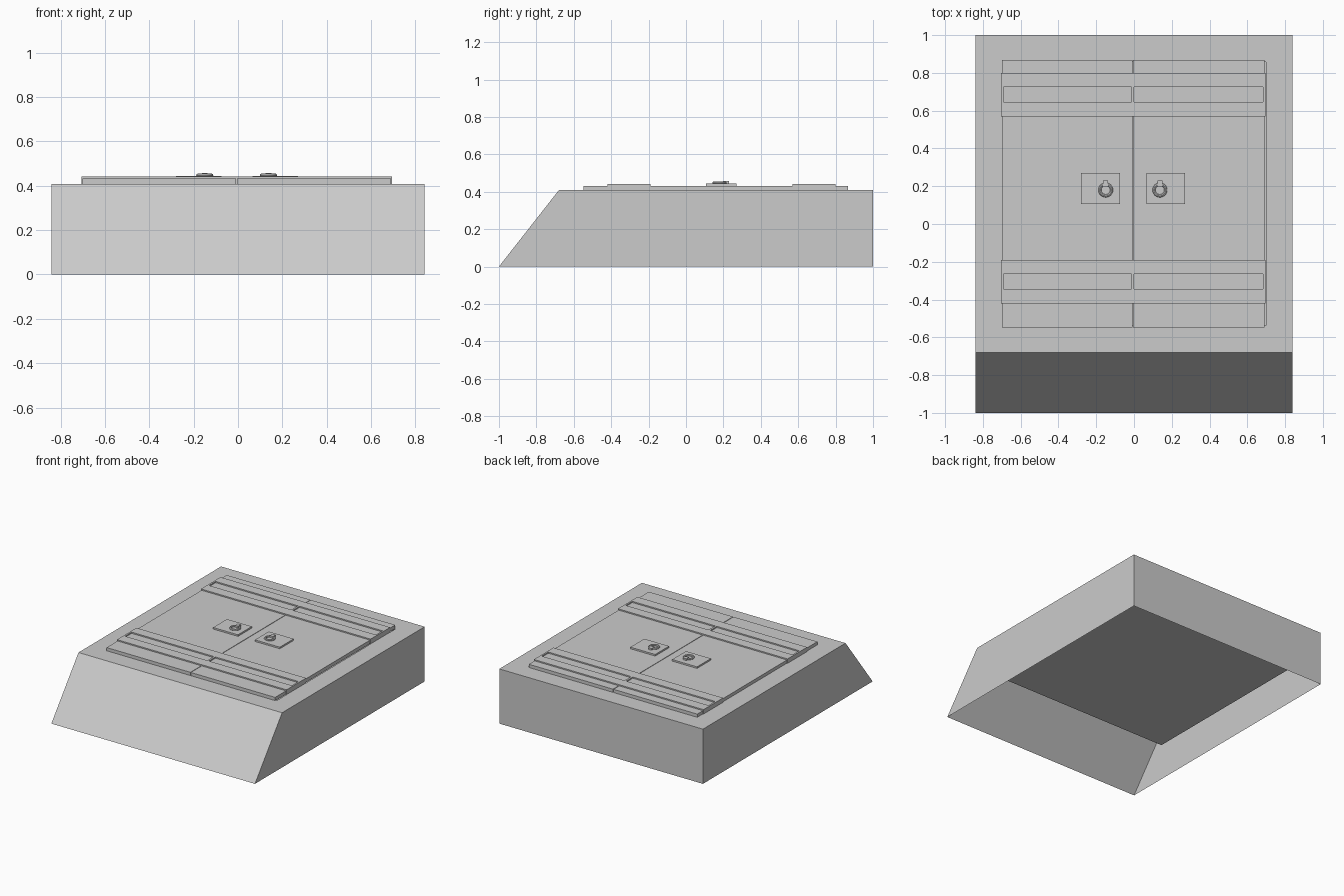
import bpy, bmesh
from mathutils import Matrix

if "Cube" in bpy.data.objects:
    bpy.data.objects.remove(bpy.data.objects["Cube"])


def make_object(name, bm):
    mesh = bpy.data.meshes.new(name)
    bmesh.ops.recalc_face_normals(bm, faces=bm.faces)
    bm.to_mesh(mesh)
    bm.free()
    ob = bpy.data.objects.new(name, mesh)
    bpy.context.collection.objects.link(ob)
    return ob


def box(name, x0, x1, y0, y1, z0, z1):
    bm = bmesh.new()
    m = Matrix.Translation(((x0 + x1) / 2, (y0 + y1) / 2, (z0 + z1) / 2))
    m = m @ Matrix.Diagonal((x1 - x0, y1 - y0, z1 - z0, 1))
    bmesh.ops.create_cube(bm, size=1, matrix=m)
    return make_object(name, bm)


def moved_verts(result):
    return [v for v in result["geom"] if isinstance(v, bmesh.types.BMVert)]


TOP = 0.408

# Base shell: side profile with sloped front, extruded across x, open underneath
bm = bmesh.new()
profile = [(-1, 0), (-0.68, TOP), (1, TOP), (1, 0)]
side = bm.faces.new([bm.verts.new((-0.84, y, z)) for y, z in profile])
ext = bmesh.ops.extrude_face_region(bm, geom=[side], use_keep_orig=True)
bmesh.ops.translate(bm, vec=(1.68, 0, 0), verts=moved_verts(ext))
floor = [f for f in bm.faces if all(v.co.z < 0.001 for v in f.verts)]
bmesh.ops.delete(bm, geom=floor, context="FACES")
bmesh.ops.recalc_face_normals(bm, faces=bm.faces)

# Sunken well under the doors: inset the top face and push it down
lid = next(f for f in bm.faces if all(v.co.z > TOP - 0.001 for v in f.verts))
bmesh.ops.inset_region(bm, faces=[lid], thickness=0.2)
well = bmesh.ops.extrude_face_region(bm, geom=[lid])
bmesh.ops.translate(bm, vec=(0, 0, 0.143 - TOP), verts=moved_verts(well))
if lid.is_valid:
    bmesh.ops.delete(bm, geom=[lid], context="FACES_ONLY")
make_object("base_frame", bm)

# Pair of door leaves with a hairline gap
leaves = {"left": (-0.70, -0.009), "right": (-0.005, 0.69)}
for label, (x0, x1) in leaves.items():
    box(f"door_{label}", x0, x1, -0.548, 0.867, TOP - 0.003, 0.432)

# Cross battens, each with a recessed groove per leaf
for label, y0 in (("front", -0.42), ("back", 0.57)):
    batten = box(f"batten_{label}", -0.705, 0.695, y0, y0 + 0.23, TOP - 0.003, 0.441)
    for leaf, (gx0, gx1) in {"left": (-0.692, -0.014), "right": (0.0, 0.683)}.items():
        cutter = box(f"groove_cutter_{label}_{leaf}", gx0, gx1,
                     y0 + 0.077, y0 + 0.155, 0.424, 0.5)
        cutter.hide_render = True
        cutter.hide_viewport = True
        cut = batten.modifiers.new("groove", "BOOLEAN")
        cut.operation = "DIFFERENCE"
        cut.object = cutter
        cut.solver = "EXACT"

# Handle plates with a pull ring and its hinge tab
for label, px, rx in (("left", -0.28, -0.15), ("right", 0.065, 0.137)):
    box(f"handle_plate_{label}", px, px + 0.205, 0.107, 0.27, 0.425, 0.444)
    bpy.ops.mesh.primitive_torus_add(location=(rx, 0.18, 0.447), major_segments=24,
                                     minor_segments=8, major_radius=0.031, minor_radius=0.008)
    ring = bpy.context.object
    ring.name = f"pull_ring_{label}"
    bpy.ops.object.shade_smooth_by_angle()
    box(f"ring_tab_{label}", rx - 0.013, rx + 0.013, 0.197, 0.23, 0.44, 0.457)
